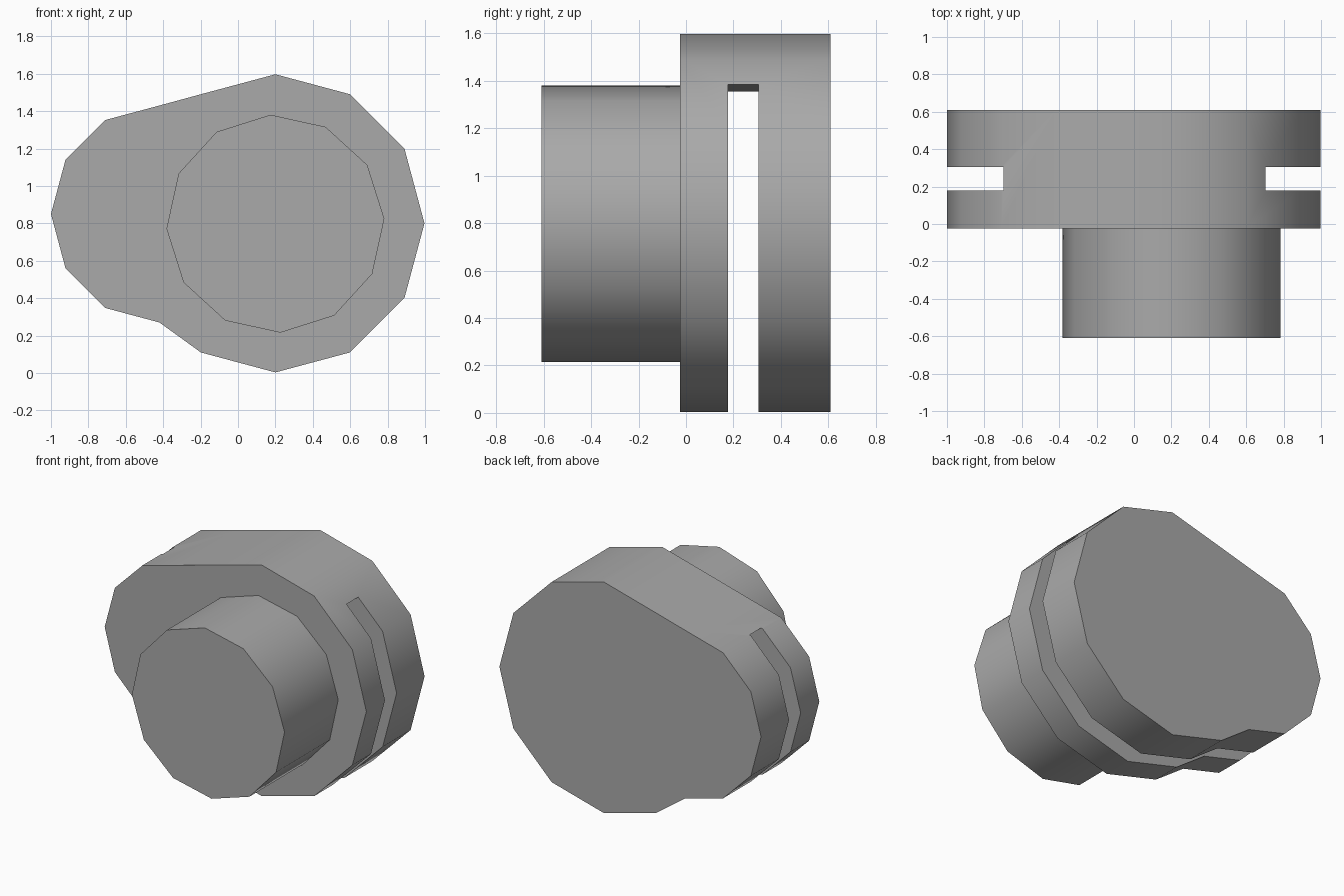
import bpy, bmesh, math

cube = bpy.data.objects.get("Cube")
if cube:
    bpy.data.objects.remove(cube)

grey = bpy.data.materials.new("plain grey")
colour = (0.4, 0.4, 0.4, 1)
grey.use_nodes = True
grey.diffuse_color = colour
grey.node_tree.nodes["Principled BSDF"].inputs["Base Color"].default_value = colour


def ring(cx, cz, radius, angles):
    """Points in the x-z plane at the given angles in degrees."""
    return [(cx + radius * math.cos(math.radians(a)),
             cz + radius * math.sin(math.radians(a))) for a in angles]


def prism(name, outline, front, back):
    """Extrude an x-z outline from front to back along y."""
    bm = bmesh.new()
    face = bm.faces.new([bm.verts.new((x, front, z)) for x, z in outline])
    side = bmesh.ops.extrude_face_region(bm, geom=[face])["geom"]
    moved = [v for v in side if isinstance(v, bmesh.types.BMVert)]
    bmesh.ops.translate(bm, vec=(0, back - front, 0), verts=moved)
    bmesh.ops.recalc_face_normals(bm, faces=bm.faces)
    mesh = bpy.data.meshes.new(name)
    bm.to_mesh(mesh)
    bm.free()
    obj = bpy.data.objects.new(name, mesh)
    bpy.context.collection.objects.link(obj)
    mesh.materials.append(grey)
    return obj


# Two-lobed body: a large twelve-sided end and a smaller one
large = ring(0.2, 0.8, 0.797, range(-120, 121, 30))
small = ring(-0.42, 0.85, 0.58, range(90, 271, 30))
body = prism("clamp_body", large + small, -0.025, 0.61)

# Slot that splits the body into two plates below the top bridge
slot = prism("slot_cutter", [(-1.2, -0.2), (1.2, -0.2), (1.2, 1.395), (-1.2, 1.345)], 0.178, 0.305)
slot.hide_render = True
slot.hide_viewport = True
cut = body.modifiers.new("slot", "BOOLEAN")
cut.object = slot
cut.operation = "DIFFERENCE"
cut.solver = "EXACT"

# Twelve-sided shaft on the front
shaft = prism("front_shaft", ring(0.2, 0.798, 0.583, [a + 2.6 for a in range(0, 360, 30)]), -0.61, -0.02)

# Soft shading around the rims, sharp at the flat ends
for obj in (body, shaft):
    bpy.ops.object.select_all(action="DESELECT")
    obj.select_set(True)
    bpy.context.view_layer.objects.active = obj
    bpy.ops.object.shade_smooth_by_angle(angle=math.radians(30.5))
